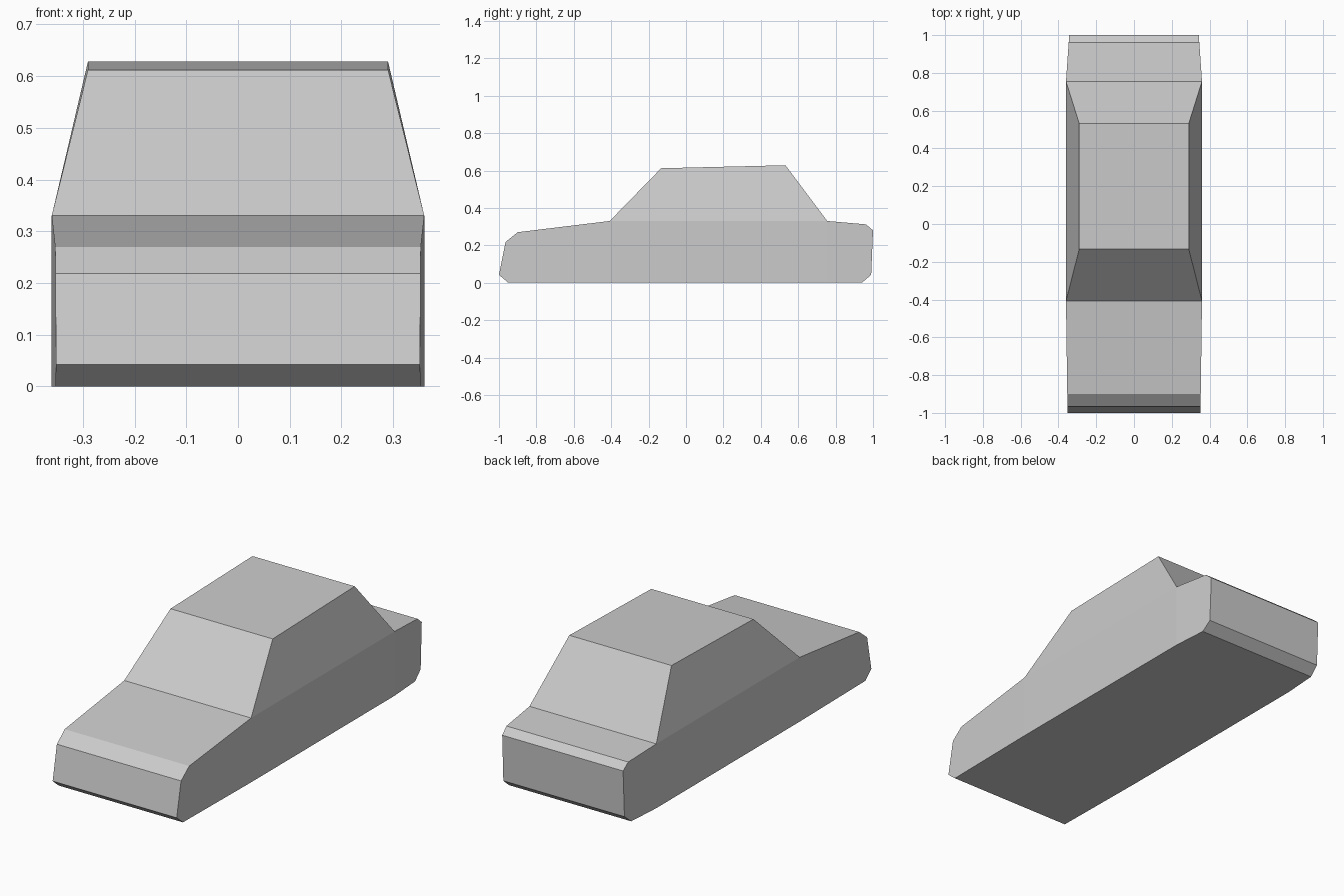
import bpy, bmesh

if "Cube" in bpy.data.objects:
    bpy.data.objects.remove(bpy.data.objects["Cube"])

COWL, DECK = -0.408, 0.755      # y where windscreen and rear window meet the body
BELT = 0.33                     # height of the body's upper edge


def half_width(y):
    """Half width of the lower body, tapering slightly to nose and tail."""
    if y < COWL:
        return 0.36 - 0.008 * (COWL - y) / (1 + COWL)
    if y > DECK:
        return 0.36 - 0.017 * (y - DECK) / (1 - DECK)
    return 0.36


bm = bmesh.new()

# Lower body: side profile (y, z) extruded across the width
profile = [(-0.95, 0), (-1.0, 0.042), (-0.965, 0.218), (-0.90, 0.27),
           (COWL, BELT), (DECK, BELT), (0.962, 0.312), (1.0, 0.28),
           (0.99, 0.042), (0.94, 0)]
side = bm.faces.new([bm.verts.new((-0.36, y, z)) for y, z in profile])
ext = bmesh.ops.extrude_face_region(bm, geom=[side], use_keep_orig=True)
for v in [g for g in ext["geom"] if isinstance(g, bmesh.types.BMVert)]:
    v.co.x = 0.36

# Creases where the taper starts, then the taper itself
for y in (COWL, DECK):
    bmesh.ops.bisect_plane(bm, geom=bm.verts[:] + bm.edges[:] + bm.faces[:],
                           dist=1e-5, plane_co=(0, y, 0), plane_no=(0, 1, 0))
for v in bm.verts:
    v.co.x = half_width(v.co.y) * (1 if v.co.x > 0 else -1)

# Cabin: raise the middle top face and pull it in to the roof outline
bm.normal_update()
top = next(f for f in bm.faces if all(abs(v.co.z - BELT) < 1e-4 for v in f.verts))
ext = bmesh.ops.extrude_face_region(bm, geom=[top])
for v in [g for g in ext["geom"] if isinstance(g, bmesh.types.BMVert)]:
    front = v.co.y < 0
    v.co = (0.29 if v.co.x > 0 else -0.29,
            -0.133 if front else 0.532,
            0.612 if front else 0.628)
if top.is_valid:
    bmesh.ops.delete(bm, geom=[top], context='FACES_ONLY')

bmesh.ops.recalc_face_normals(bm, faces=bm.faces[:])
mesh = bpy.data.meshes.new("car_body")
bm.to_mesh(mesh)
bm.free()
bpy.context.collection.objects.link(bpy.data.objects.new("car_body", mesh))
